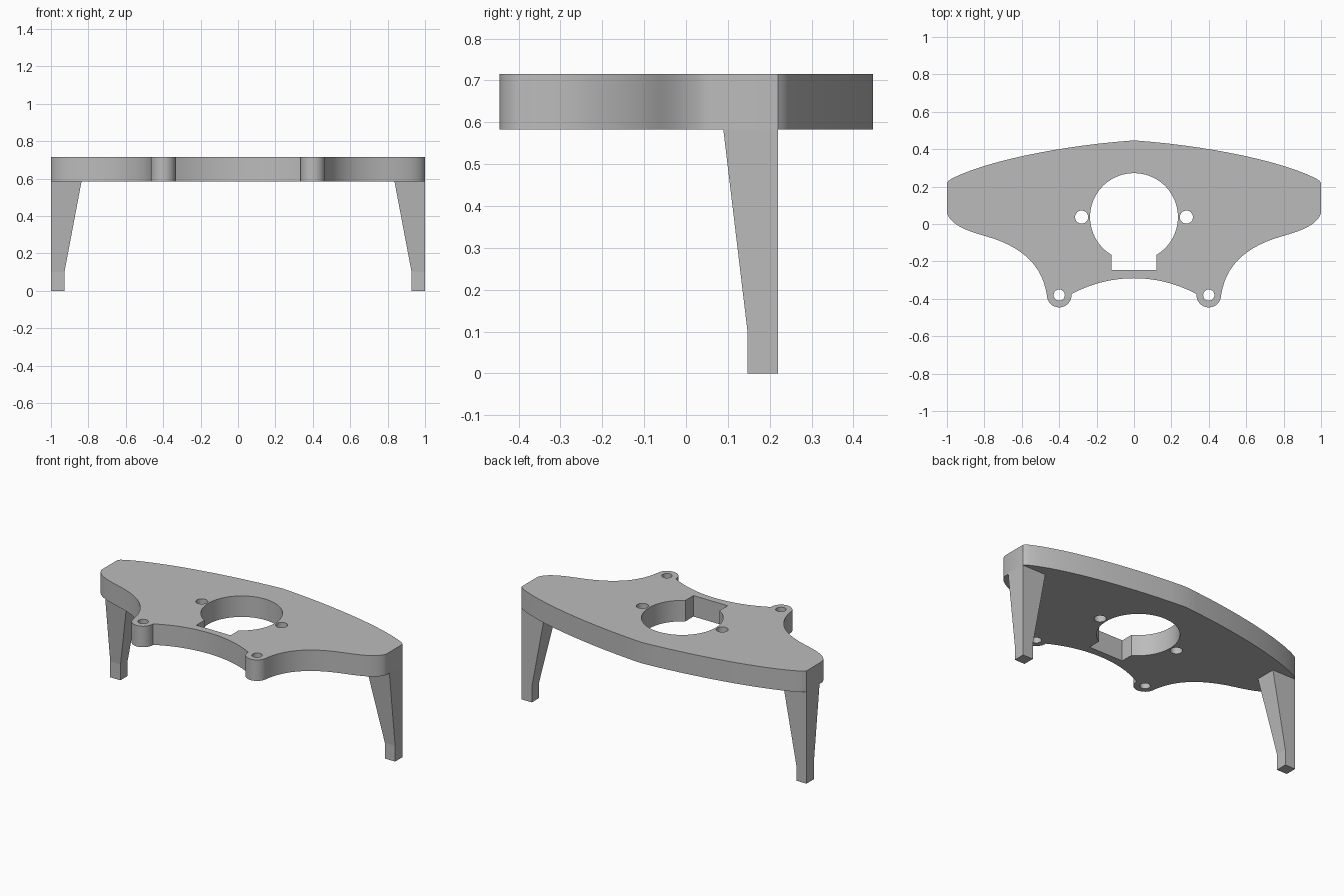
import bpy, bmesh, math
from mathutils import Vector
from mathutils.geometry import interpolate_bezier

cube = bpy.data.objects.get("Cube")
if cube:
    bpy.data.objects.remove(cube, do_unlink=True)

UNDERSIDE, TOP = 0.583, 0.716

grey = bpy.data.materials.new("plain grey")
grey.use_nodes = True
colour = (0.5, 0.5, 0.5, 1)
grey.diffuse_color = colour
grey.node_tree.nodes["Principled BSDF"].inputs["Base Color"].default_value = colour


def arc(cx, cy, r, start, end, steps):
    """Points on an arc, angles in degrees."""
    angles = [math.radians(start + (end - start) * i / steps) for i in range(steps + 1)]
    return [(cx + r * math.cos(a), cy + r * math.sin(a)) for a in angles]


def bezier(a, b, c, d, steps=14):
    pts = interpolate_bezier(*[Vector((*p, 0)) for p in (a, b, c, d)], steps)
    return [(p.x, p.y) for p in pts]


def circle(x, y, r, steps=32):
    return arc(x, y, r, 0, 360, steps)[:-1]


def finish(obj):
    obj.data.materials.clear()
    obj.data.materials.append(grey)
    bpy.ops.object.select_all(action='DESELECT')
    obj.select_set(True)
    bpy.context.view_layer.objects.active = obj
    bpy.ops.object.shade_smooth_by_angle(angle=math.radians(30))


def plate(name, loops):
    """Extrude a filled outline; the later loops become holes."""
    curve = bpy.data.curves.new(name, 'CURVE')
    curve.dimensions = '2D'
    curve.fill_mode = 'BOTH'
    curve.extrude = (TOP - UNDERSIDE) / 2
    for loop in loops:
        spline = curve.splines.new('POLY')
        spline.points.add(len(loop) - 1)
        for point, (x, y) in zip(spline.points, loop):
            point.co = (x, y, 0, 1)
        spline.use_cyclic_u = True
    obj = bpy.data.objects.new(name, curve)
    bpy.context.collection.objects.link(obj)
    bpy.context.view_layer.objects.active = obj
    obj.select_set(True)
    bpy.ops.object.convert(target='MESH')
    obj = bpy.context.view_layer.objects.active
    bm = bmesh.new()
    bm.from_mesh(obj.data)
    bmesh.ops.remove_doubles(bm, verts=bm.verts, dist=0.0002)
    bmesh.ops.translate(bm, verts=bm.verts, vec=(0, 0, (TOP + UNDERSIDE) / 2))
    bmesh.ops.recalc_face_normals(bm, faces=bm.faces)
    bm.to_mesh(obj.data)
    bm.free()
    finish(obj)


# Half outline from the back centre, round the left end, to the front centre
half = bezier((0, 0.447), (0.38, 0.42), (0.78, 0.34), (0.97, 0.245))
half += [(0.99, 0.232), (1, 0.22)]
half += bezier((1, 0.06), (0.98, -0.01), (0.88, -0.04), (0.79, -0.066))
half += bezier((0.79, -0.066), (0.6, -0.12), (0.49, -0.22), (0.466, -0.38))[1:]
half += arc(0.4, -0.38, 0.066, 0, -180, 16)[1:]
sweep = math.degrees(math.asin(0.335 / 0.7))
half += arc(0, -0.99, 0.7, 90 - sweep, 90, 14)
outline = half + [(-x, y) for x, y in reversed(half[1:-1])]

# Round opening with a square notch towards the front
notch = math.degrees(math.asin(0.12 / 0.235))
opening = arc(0, 0.037, 0.235, -90 + notch, 270 - notch, 56)
opening += [(-0.12, -0.246), (0.12, -0.246)]

holes = [opening]
for side in (1, -1):
    holes.append(circle(side * 0.28, 0.037, 0.035))
    holes.append(circle(side * 0.4, -0.38, 0.03))
plate("top_plate", [outline] + holes)


def leg(name, side):
    """Loft the square foot up into the tapered upper leg."""
    bm = bmesh.new()
    rings = []
    for z, x, y in ((0, 0.928, 0.147), (0.1, 0.928, 0.147), (UNDERSIDE + 0.01, 0.835, 0.088)):
        corners = ((x, y), (1, y), (1, 0.22), (x, 0.22))
        rings.append([bm.verts.new((side * cx, cy, z)) for cx, cy in corners])
    for low, high in zip(rings, rings[1:]):
        for i in range(4):
            j = (i + 1) % 4
            bm.faces.new((low[i], low[j], high[j], high[i]))
    bm.faces.new(rings[0])
    bm.faces.new(rings[-1])
    bmesh.ops.recalc_face_normals(bm, faces=bm.faces)
    mesh = bpy.data.meshes.new(name)
    bm.to_mesh(mesh)
    bm.free()
    obj = bpy.data.objects.new(name, mesh)
    bpy.context.collection.objects.link(obj)
    obj.data.materials.append(grey)


leg("left_leg", 1)
leg("right_leg", -1)
